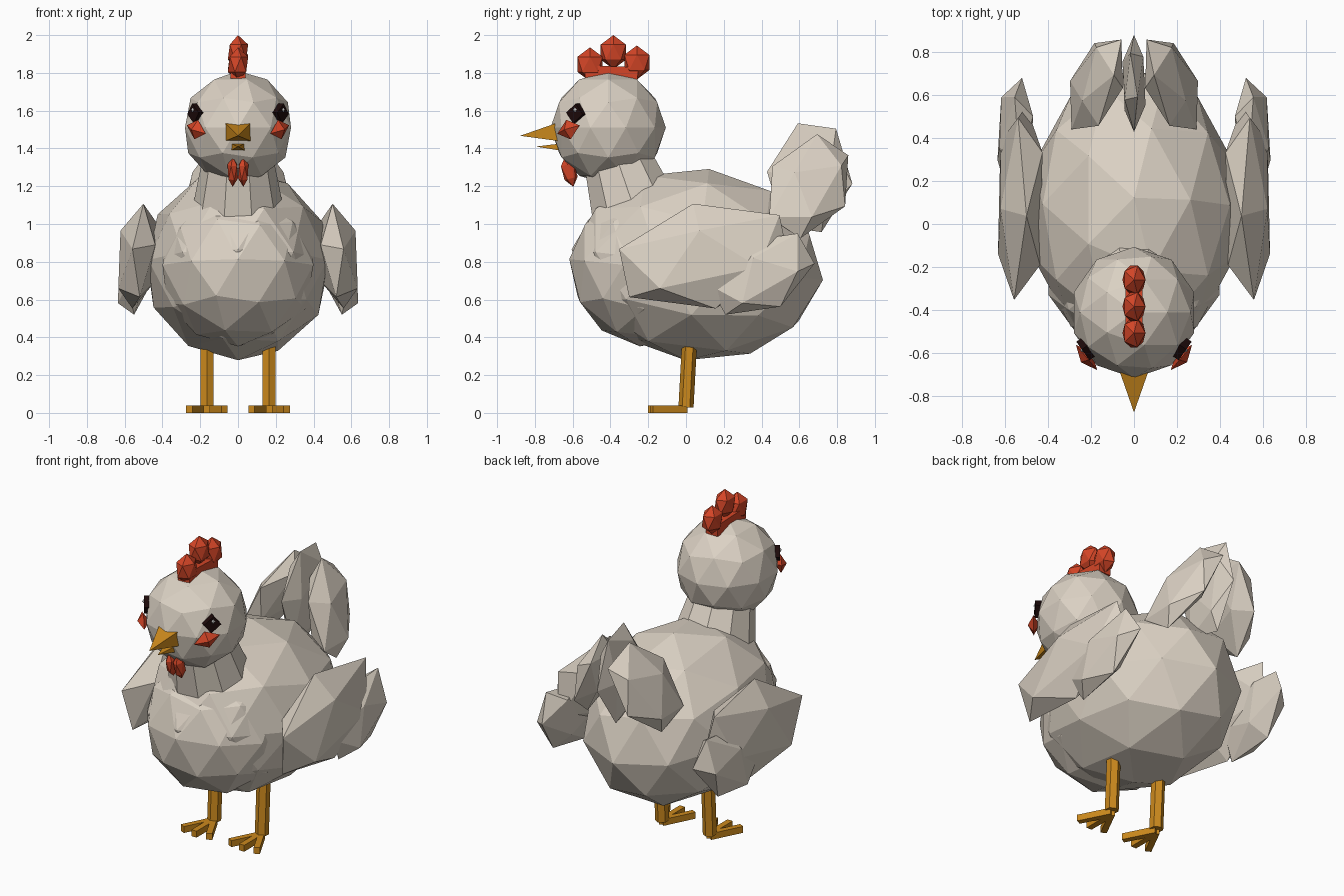
import bpy, bmesh, math
from mathutils import Matrix, Vector

if "Cube" in bpy.data.objects:
    bpy.data.objects.remove(bpy.data.objects["Cube"])


def material(name, rgb):
    m = bpy.data.materials.new(name)
    m.diffuse_color = (*rgb, 1)
    m.use_nodes = True
    m.node_tree.nodes["Principled BSDF"].inputs["Base Color"].default_value = m.diffuse_color
    return m


CREAM = material("cream feathers", (0.71, 0.64, 0.55))
RED = material("comb red", (0.66, 0.06, 0.02))
ORANGE = material("beak orange", (0.60, 0.25, 0.012))
BLACK = material("eye black", (0.012, 0.003, 0.003))
WHITE = material("eye white", (0.85, 0.85, 0.85))


def finish(name, bm, mat, matrix, side=1):
    """Bake the transform, mirror to the left when side is -1, and link."""
    bm.transform(Matrix.Diagonal((side, 1, 1, 1)) @ matrix)
    bmesh.ops.recalc_face_normals(bm, faces=bm.faces)
    me = bpy.data.meshes.new(name)
    bm.to_mesh(me)
    bm.free()
    me.materials.append(mat)
    ob = bpy.data.objects.new(name, me)
    bpy.context.collection.objects.link(ob)
    return ob


def place(loc, radii, pitch=0, yaw=0, roll=0):
    return (Matrix.Translation(loc) @ Matrix.Rotation(math.radians(roll), 4, 'Y')
            @ Matrix.Rotation(math.radians(yaw), 4, 'Z')
            @ Matrix.Rotation(math.radians(pitch), 4, 'X')
            @ Matrix.Diagonal((*radii, 1)))


def ball(name, mat, loc, radii, pitch=0, yaw=0, roll=0, sub=1, side=1):
    bm = bmesh.new()
    bmesh.ops.create_icosphere(bm, subdivisions=sub, radius=1)
    return finish(name, bm, mat, place(loc, radii, pitch, yaw, roll), side)


def gem(name, mat, loc, radii, pitch=0, yaw=0, side=1):
    """Octahedron."""
    bm = bmesh.new()
    bmesh.ops.create_uvsphere(bm, u_segments=4, v_segments=2, radius=1)
    return finish(name, bm, mat, place(loc, radii, pitch, yaw), side)


def box(name, mat, loc, size, pitch=0, yaw=0, side=1):
    bm = bmesh.new()
    bmesh.ops.create_cube(bm, size=1)
    return finish(name, bm, mat, place(loc, size, pitch, yaw), side)


def cone(name, mat, a, b, r1, r2, sides, spin=0, squash=(1, 1), side=1):
    """Tapered prism from point a to point b."""
    a, b = Vector(a), Vector(b)
    d = b - a
    bm = bmesh.new()
    bmesh.ops.create_cone(bm, cap_ends=True, segments=sides, radius1=r1, radius2=r2, depth=d.length)
    bmesh.ops.rotate(bm, verts=bm.verts, matrix=Matrix.Rotation(math.radians(spin), 3, 'Z'))
    pitch = math.degrees(math.atan2(-d.y, d.z))
    return finish(name, bm, mat, place((a + b) / 2, (*squash, 1), pitch), side)


# Body, breast, neck and head
ball("body", CREAM, (0, 0.06, 0.785), (0.5, 0.67, 0.51), -7, sub=2)
ball("breast", CREAM, (0, -0.2, 0.77), (0.42, 0.42, 0.42), -6, sub=2)
cone("neck", CREAM, (0, -0.26, 1.04), (0, -0.37, 1.36), 0.25, 0.185, 10, 18)
ball("head", CREAM, (0, -0.412, 1.51), (0.295, 0.305, 0.3), sub=2)

# Comb
for i, (y, z) in enumerate([(-0.508, 1.845), (-0.385, 1.91), (-0.26, 1.855)]):
    ball(f"comb_lobe_{i + 1}", RED, (0, y, z), (0.06, 0.078, 0.09))
box("comb_base", RED, (0, -0.395, 1.80), (0.08, 0.28, 0.07), -2)

# Beak
cone("upper_beak", ORANGE, (0, -0.65, 1.49), (0, -0.878, 1.467), 0.1, 0, 4, 45, (1.1, 0.78))
cone("lower_beak", ORANGE, (0, -0.64, 1.407), (0, -0.795, 1.41), 0.062, 0, 4, 45, (1, 0.5))

# Tail centre feather
ball("tail_middle", CREAM, (0, 0.655, 1.245), (0.06, 0.325, 0.228), 82)

for side, tag in ((1, "right"), (-1, "left")):
    # Face details
    ball(f"wattle_{tag}", RED, (0.028, -0.618, 1.278), (0.031, 0.042, 0.084), 15, side=side)
    box(f"eye_{tag}", BLACK, (0.222, -0.58, 1.585), (0.04, 0.078, 0.072), 38, -35, side=side)
    gem(f"eye_glint_{tag}", WHITE, (0.24, -0.588, 1.604), (0.01, 0.014, 0.014), 0, -35, side=side)
    gem(f"cheek_{tag}", RED, (0.221, -0.622, 1.5), (0.034, 0.08, 0.054), 16, -40, side=side)

    # Wings and side tail feathers
    ball(f"wing_{tag}", CREAM, (0.53, 0.097, 0.83), (0.118, 0.51, 0.285), 12, 0, -6, side=side)
    ball(f"wing_tip_{tag}", CREAM, (0.553, 0.4, 0.735), (0.092, 0.32, 0.2), 30, 0, -6, side=side)
    ball(f"tail_side_{tag}", CREAM, (0.175, 0.65, 1.2), (0.085, 0.32, 0.22), 62, 8, -20, side=side)

    # Legs and three-toed feet
    cone(f"leg_{tag}", ORANGE, (0.165, 0.0, 0.03), (0.165, 0.02, 0.4), 0.04, 0.04, 6, side=side)
    for k in (-1, 0, 1):
        length = 0.2 if k == 0 else 0.205
        a = math.radians(27 * k)
        box(f"toe_{tag}_{k + 2}", ORANGE,
            (0.165 + math.sin(a) * length / 2, -math.cos(a) * length / 2, 0.02),
            (0.036, length, 0.04), 0, 27 * k, side=side)
